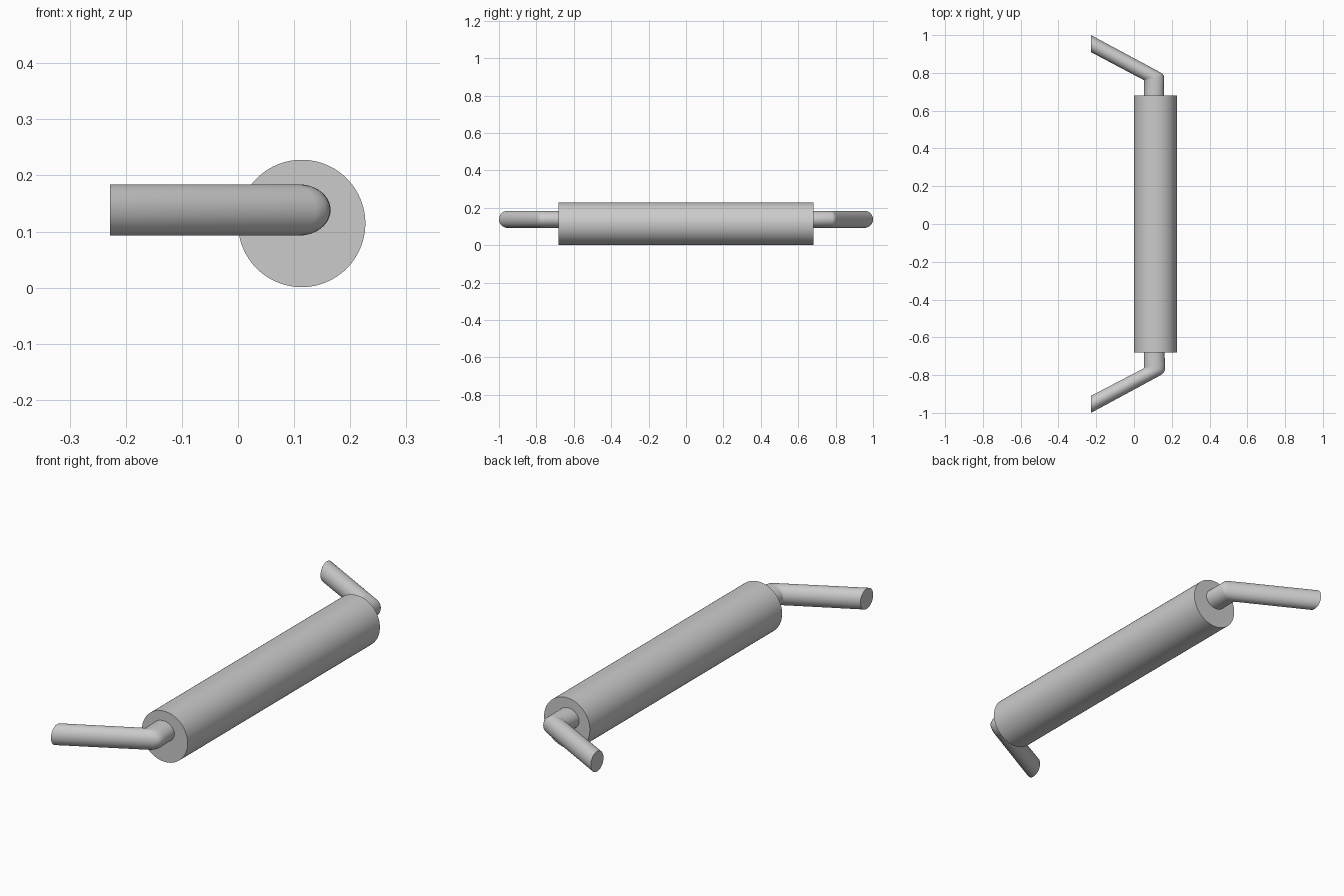
import bpy, bmesh, math
from mathutils import Vector

cube = bpy.data.objects.get("Cube")
if cube:
    bpy.data.objects.remove(cube, do_unlink=True)

grey = bpy.data.materials.new("plain grey")
grey.use_nodes = True
colour = (0.6, 0.6, 0.6, 1)
grey.diffuse_color = colour
grey.node_tree.nodes["Principled BSDF"].inputs["Base Color"].default_value = colour


def finish(obj, name):
    obj.name = name
    obj.data.materials.append(grey)
    bpy.ops.object.select_all(action="DESELECT")
    obj.select_set(True)
    bpy.context.view_layer.objects.active = obj
    bpy.ops.object.shade_smooth_by_angle(angle=math.radians(35))


def bent_rod(name, sections, height, half_height, sides=48):
    """Loft oval rings, each given by its inner and outer point in plan."""
    bm = bmesh.new()
    rings = []
    for inner, outer in sections:
        a, b = Vector((*inner, height)), Vector((*outer, height))
        mid, half = (a + b) / 2, (b - a) / 2
        ring = []
        for i in range(sides):
            t = math.tau * i / sides
            up = Vector((0, 0, half_height * math.sin(t)))
            ring.append(bm.verts.new(mid + half * math.cos(t) + up))
        rings.append(ring)
    for r, s in zip(rings, rings[1:]):
        for i in range(sides):
            j = (i + 1) % sides
            bm.faces.new((r[i], r[j], s[j], s[i]))
    bm.faces.new(rings[0])
    bm.faces.new(rings[-1])
    bmesh.ops.recalc_face_normals(bm, faces=bm.faces)
    mesh = bpy.data.meshes.new(name)
    bm.to_mesh(mesh)
    bm.free()
    obj = bpy.data.objects.new(name, mesh)
    bpy.context.collection.objects.link(obj)
    finish(obj, name)


# Main round bar
bpy.ops.mesh.primitive_cylinder_add(vertices=96, radius=0.1135, depth=1.362,
                                    location=(0.1135, 0, 0.1145),
                                    rotation=(math.pi / 2, 0, 0))
finish(bpy.context.object, "main_bar")

# Bent end rods: slanted arm, elbow, then stub running into the bar
bent_rod("front_rod", [((-0.228, -0.91), (-0.228, -1.0)),
                       ((0.05, -0.765), (0.14, -0.801)),
                       ((0.052, -0.763), (0.156, -0.789)),
                       ((0.053, -0.761), (0.164, -0.772)),
                       ((0.053, -0.757), (0.165, -0.75)),
                       ((0.053, -0.66), (0.16, -0.66))], 0.1385, 0.0455)
bent_rod("back_rod", [((-0.228, 0.91), (-0.228, 1.0)),
                      ((0.05, 0.763), (0.137, 0.804)),
                      ((0.052, 0.761), (0.151, 0.796)),
                      ((0.053, 0.759), (0.158, 0.784)),
                      ((0.053, 0.66), (0.158, 0.66))], 0.1385, 0.0455)
